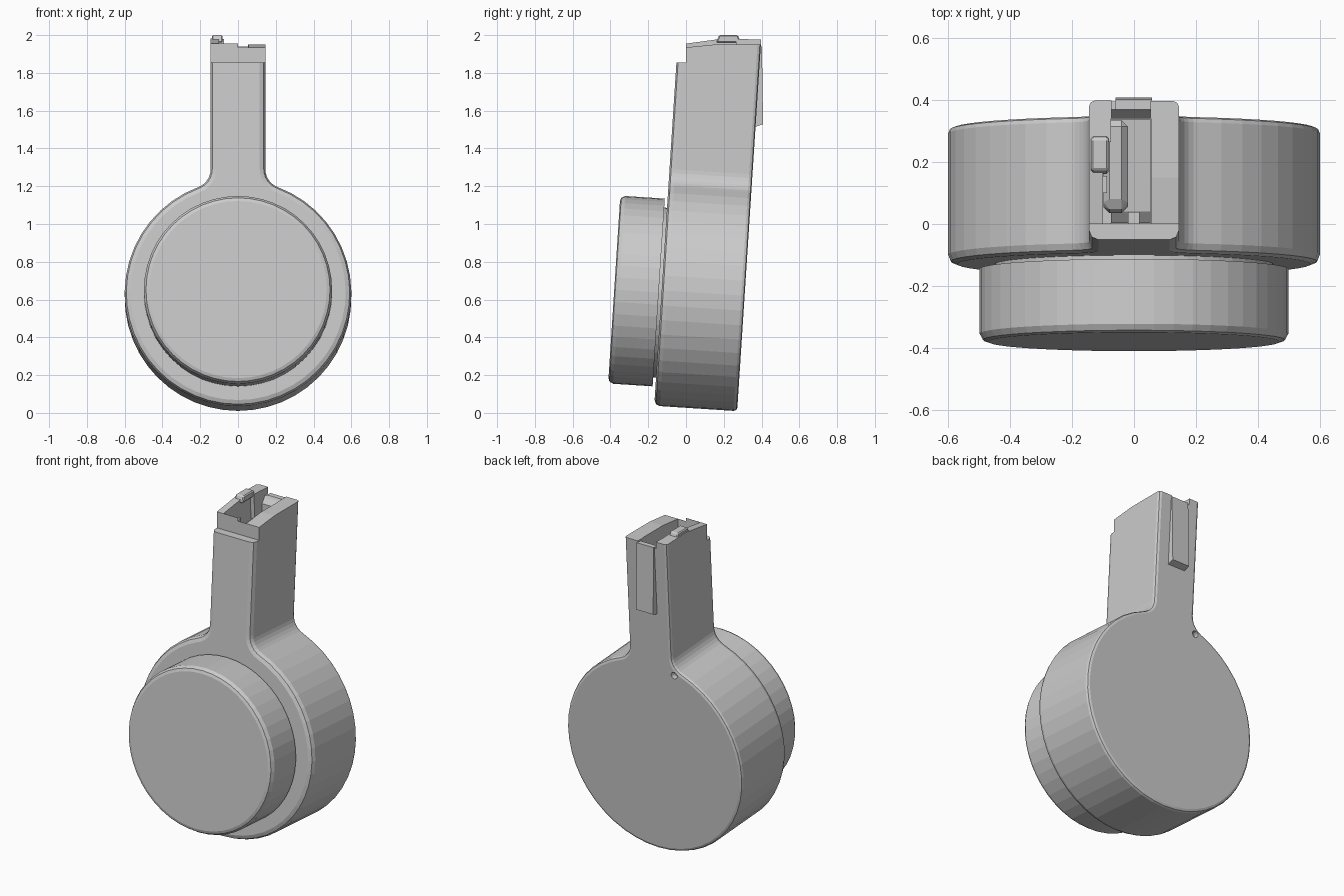
import bpy, bmesh, math
from mathutils import Matrix

if "Cube" in bpy.data.objects:
    bpy.data.objects.remove(bpy.data.objects["Cube"])

# Shared leaning frame: x right, y along the drum axis, z up the neck
LEAN = Matrix.Translation((0, 0.097, 0.622)) @ Matrix.Rotation(math.radians(-3.7), 4, 'X')


def finish(bm, name, matrix=None):
    if matrix:
        bm.transform(matrix)
    bmesh.ops.recalc_face_normals(bm, faces=bm.faces)
    mesh = bpy.data.meshes.new(name)
    bm.to_mesh(mesh)
    bm.free()
    ob = bpy.data.objects.new(name, mesh)
    bpy.context.collection.objects.link(ob)
    return ob


def side_prism(name, pts, x0, x1, bevel=0):
    """Extrude a (y, z) profile from x0 to x1."""
    bm = bmesh.new()
    f = bm.faces.new([bm.verts.new((x0, y, z)) for y, z in pts])
    r = bmesh.ops.extrude_face_region(bm, geom=[f])
    moved = [v for v in r['geom'] if isinstance(v, bmesh.types.BMVert)]
    bmesh.ops.translate(bm, verts=moved, vec=(x1 - x0, 0, 0))
    bmesh.ops.recalc_face_normals(bm, faces=bm.faces)
    if bevel:
        bmesh.ops.bevel(bm, geom=bm.edges[:], offset=bevel, segments=1, affect='EDGES')
    return finish(bm, name)


def lathe(name, profile, sides):
    """Revolve an (r, y) profile about the drum axis, capped at both ends."""
    bm = bmesh.new()
    rings = []
    for r, y in profile:
        angles = [2 * math.pi * i / sides for i in range(sides)]
        rings.append([bm.verts.new((r * math.cos(a), y, r * math.sin(a))) for a in angles])
    for p, q in zip(rings, rings[1:]):
        for i in range(sides):
            j = (i + 1) % sides
            bm.faces.new((p[i], p[j], q[j], q[i]))
    bm.faces.new(rings[0])
    bm.faces.new(rings[-1])
    return finish(bm, name, LEAN)


def cut(ob, cutter):
    cutter.hide_render = True
    mod = ob.modifiers.new("cut", 'BOOLEAN')
    mod.operation, mod.solver, mod.object = 'DIFFERENCE', 'EXACT', cutter
    bpy.context.view_layer.objects.active = ob
    bpy.ops.object.modifier_apply(modifier=mod.name)
    bpy.data.objects.remove(cutter)


def rect(y0, y1, z0, z1):
    return [(y0, z0), (y1, z0), (y1, z1), (y0, z1)]


# Drum and neck housing: one keyhole outline with filleted shoulders
R, W, FIL, TOP = 0.6, 0.145, 0.1, 1.45
cx = W + FIL
cz = math.sqrt((R + FIL) ** 2 - cx ** 2)
a0 = math.atan2(cz, cx)
half = [(W, TOP)]
for i in range(6):
    a = math.pi + a0 * i / 6
    half.append((cx + FIL * math.cos(a), cz + FIL * math.sin(a)))
for i in range(21):
    a = a0 - (a0 + math.pi / 2) * i / 21
    half.append((R * math.cos(a), R * math.sin(a)))
outline = half + [(0, -R)] + [(-x, z) for x, z in reversed(half)]

bm = bmesh.new()
front = [bm.verts.new((x, -0.227, z)) for x, z in outline]
back = [bm.verts.new((x, 0.213, z)) for x, z in outline]
bm.faces.new(front)
bm.faces.new(back)
n = len(outline)
for i in range(n):
    j = (i + 1) % n
    bm.faces.new((front[i], front[j], back[j], back[i]))
bmesh.ops.recalc_face_normals(bm, faces=bm.faces)
for y, off in ((-0.227, 0.03), (0.213, 0.018)):
    rim = [e for e in bm.edges if all(abs(v.co.y - y) < 1e-4 for v in e.verts)]
    bmesh.ops.bevel(bm, geom=rim, offset=off, segments=2, profile=0.5, affect='EDGES')
housing = finish(bm, "housing", LEAN)

# Trim the neck top: higher left lip, lower right lip, low front wall
cut(housing, side_prism("trim_left", [(-0.5, 1.9), (0, 1.955), (0.2, 1.982), (0.6, 1.97),
                                      (0.6, 2.4), (-0.5, 2.4)], -0.3, 0.01))
cut(housing, side_prism("trim_right", [(-0.5, 1.9), (0, 1.935), (0.15, 1.95), (0.6, 1.95),
                                       (0.6, 2.4), (-0.5, 2.4)], 0.0, 0.3))
cut(housing, side_prism("trim_front", rect(-0.5, 0.0, 1.855, 2.4), -0.3, 0.3))

# Open channel between the lips and the lowered back wall
cut(housing, side_prism("channel", rect(0.002, 0.34, 1.5, 2.4), -0.075, 0.055))
cut(housing, side_prism("channel_side", [(0.002, 1.505), (0.28, 1.505), (0.25, 2.4), (0.002, 2.4)],
                        -0.1, -0.03))
cut(housing, side_prism("back_gap", [(0.3, 1.84), (0.37, 1.935), (0.6, 1.935), (0.6, 2.4), (0.3, 2.4)],
                        -0.073, 0.053))

# Small screw hole at the left shoulder of the back face
bm = bmesh.new()
bmesh.ops.create_cone(bm, cap_ends=True, segments=12, radius1=0.021, radius2=0.021, depth=0.1)
hole = finish(bm, "hole_cutter", LEAN @ Matrix.Translation((-0.16, 0.23, 0.545))
              @ Matrix.Rotation(math.pi / 2, 4, 'X'))
cut(housing, hole)

# Front drum cover with a narrow neck behind it
lathe("front_cover", [(0.47, -0.478), (0.487, -0.472), (0.498, -0.452), (0.498, -0.242),
                      (0.45, -0.242), (0.45, -0.2)], 48)

# Back rib, lip bump and the feed parts inside the channel
side_prism("back_rib", [(0.34, 1.515), (0.367, 1.515), (0.408, 1.528), (0.402, 1.94),
                        (0.37, 1.94), (0.34, 1.88)], -0.06, 0.058)
side_prism("lip_bump", [(0.16, 1.96), (0.29, 1.96), (0.275, 2.0), (0.175, 2.0)], -0.138, -0.082, 0.006)
side_prism("feed_platform", [(0.003, 1.49), (0.339, 1.49), (0.339, 1.78), (0.04, 1.75), (0.003, 1.72)],
           -0.074, 0.054)
side_prism("feed_follower", [(0.035, 1.6), (0.335, 1.6), (0.335, 1.84), (0.06, 1.82), (0.035, 1.79)],
           -0.099, -0.02, 0.02)
side_prism("feed_post", rect(0.1, 0.155, 1.6, 1.87), -0.1, -0.087)
side_prism("front_tongue", rect(-0.002, 0.038, 1.6, 1.85), -0.02, 0.018)
